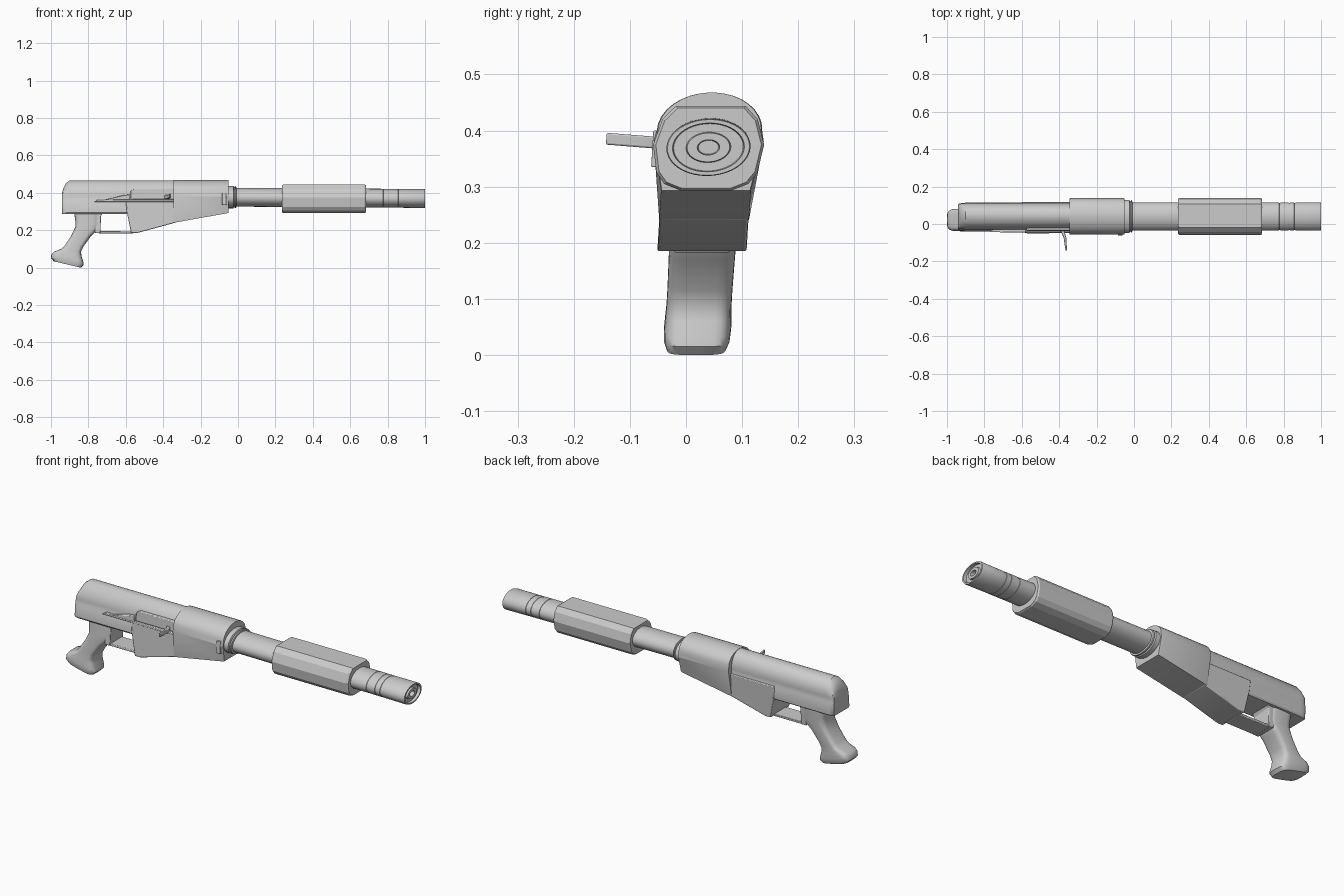
import bpy, bmesh, math

if "Cube" in bpy.data.objects:
    bpy.data.objects.remove(bpy.data.objects["Cube"])

metal = bpy.data.materials.new("grey_metal")
metal.diffuse_color = (0.6, 0.6, 0.6, 1)
metal.use_nodes = True
metal.node_tree.nodes["Principled BSDF"].inputs["Base Color"].default_value = metal.diffuse_color


def finish(name, bm, bevel=0.0, segments=2, angle=30):
    """Lean the part slightly to its real roll, then make the object."""
    for v in bm.verts:
        v.co.y += 0.04 + 0.06 * (v.co.z - 0.37)
    bmesh.ops.recalc_face_normals(bm, faces=bm.faces)
    me = bpy.data.meshes.new(name)
    bm.to_mesh(me)
    bm.free()
    me.materials.append(metal)
    ob = bpy.data.objects.new(name, me)
    bpy.context.collection.objects.link(ob)
    bpy.ops.object.select_all(action='DESELECT')
    bpy.context.view_layer.objects.active = ob
    ob.select_set(True)
    bpy.ops.object.shade_smooth_by_angle(angle=math.radians(angle))
    if bevel:
        m = ob.modifiers.new("bevel", 'BEVEL')
        m.width, m.segments, m.limit_method = bevel, segments, 'ANGLE'
    return ob


def loft(name, rings, **kw):
    bm = bmesh.new()
    rows = [[bm.verts.new(p) for p in ring] for ring in rings]
    n = len(rows[0])
    for a, b in zip(rows, rows[1:]):
        for i in range(n):
            bm.faces.new((a[i], a[(i + 1) % n], b[(i + 1) % n], b[i]))
    bm.faces.new(rows[0])
    bm.faces.new(rows[-1])
    return finish(name, bm, **kw)


def plate(name, outline, y0, y1, **kw):
    """Side outline (x, z) extruded across y."""
    return loft(name, [[(x, y, z) for x, z in outline] for y in (y0, y1)], **kw)


def tube(name, profile, z0=0.377, z1=0.37, flat=0.68, n=40):
    """Oval turned part along x from (x, radius) pairs."""
    rings = []
    for x, r in profile:
        zc = z0 + (z1 - z0) * max(0.0, min(1.0, x))
        rings.append([(x, r * math.cos(2 * math.pi * i / n),
                       zc + flat * r * math.sin(2 * math.pi * i / n)) for i in range(n)])
    return loft(name, rings)


def mirrored(x, half):
    """Closed cross-section from right-hand (y, z) points, bottom to top."""
    return [(x, y, z) for y, z in half] + [(x, -y, z) for y, z in reversed(half)]


# Barrel with shallow grooves and a recessed muzzle with a centre pin
prof = [(-0.06, 0.074)]
for g in (0.78, 0.83, 0.86):
    prof += [(g - 0.004, 0.074), (g - 0.003, 0.072), (g + 0.003, 0.072), (g + 0.004, 0.074)]
prof += [(0.995, 0.075), (1.0, 0.073), (1.0, 0.064), (0.985, 0.062), (0.985, 0.04),
         (0.996, 0.038), (0.996, 0.02), (0.975, 0.018)]
tube("barrel", prof)

# Collar between receiver and barrel
tube("barrel_collar", [(-0.07, 0.088), (-0.025, 0.088), (-0.022, 0.08), (-0.018, 0.08),
                       (-0.016, 0.087), (-0.01, 0.085), (-0.008, 0.07)])

# Faceted fore-end sleeve with chamfered ends
sleeve = [(0.045, 0.293), (0.075, 0.305), (0.09, 0.325), (0.099, 0.375),
          (0.085, 0.42), (0.062, 0.444)]
rings = []
for x, s in ((0.235, 0.95), (0.243, 1), (0.677, 1), (0.685, 0.95)):
    rings.append(mirrored(x, [(y * s, 0.37 + (z - 0.37) * s) for y, z in sleeve]))
loft("fore_end", rings, angle=15)


# Rear receiver: rounded top, straight lower sides, rounded back end
def rear_ring(x, top, s=1.0):
    half = [(0.07 * s, 0.288), (0.075 * s, 0.295), (0.075 * s, 0.352), (0.07 * s, 0.362)]
    for i in range(8):
        a = math.radians(12 * i)
        half.append((0.07 * s * math.cos(a), 0.385 + (top - 0.385) * math.sin(a)))
    return mirrored(x, half)


loft("receiver_rear", [rear_ring(-0.94, 0.40, 0.85), rear_ring(-0.934, 0.425, 0.93),
                       rear_ring(-0.92, 0.452, 0.98), rear_ring(-0.9, 0.467),
                       rear_ring(-0.32, 0.467)])


# Front receiver: wider shell with a sloping underside
def front_ring(x, low, s=1.0):
    half = [(0.08, low), (0.098, 0.38), (0.094, 0.40)]
    for i in range(1, 9):
        a = math.radians(11 * i)
        half.append((0.094 * math.cos(a), 0.40 + 0.068 * math.sin(a)))
    return mirrored(x, [(y * s, z) for y, z in half])


loft("receiver_front", [front_ring(-0.345, 0.24, 0.98), front_ring(-0.338, 0.241),
                        front_ring(-0.058, 0.291), front_ring(-0.05, 0.293, 0.98)], angle=20)

# Lower housing ahead of the trigger opening
plate("lower_housing", [(-0.572, 0.185), (-0.54, 0.185), (-0.33, 0.242), (-0.33, 0.36),
                        (-0.60, 0.36), (-0.595, 0.3)], -0.08, 0.079, bevel=0.004)

# Trigger guard: bottom strap, rear post and upper corner fillet
plate("guard_strap", [(-0.745, 0.183), (-0.56, 0.183), (-0.56, 0.194), (-0.745, 0.196)],
      -0.05, 0.05, bevel=0.003)
plate("guard_post", [(-0.765, 0.185), (-0.735, 0.185), (-0.733, 0.275), (-0.715, 0.302),
                     (-0.765, 0.302)], -0.055, 0.055, bevel=0.003)

# Pistol grip: rounded rectangular rings from (back x, z, front x, z, half width)
grip = []
for xb, zb, xf, zf, w in [(-0.877, 0.30, -0.742, 0.30, 0.06), (-0.870, 0.25, -0.742, 0.225, 0.06),
                          (-0.868, 0.222, -0.752, 0.20, 0.06), (-0.892, 0.17, -0.785, 0.17, 0.059),
                          (-0.925, 0.12, -0.825, 0.115, 0.058), (-0.945, 0.10, -0.840, 0.085, 0.058),
                          (-0.985, 0.085, -0.836, 0.06, 0.059), (-0.998, 0.07, -0.827, 0.03, 0.06),
                          (-1.0, 0.05, -0.825, 0.015, 0.059), (-0.985, 0.034, -0.84, 0.0, 0.053)]:
    ring = []
    for i in range(28):
        a = 2 * math.pi * i / 28
        c, s = math.cos(a), math.sin(a)
        u = math.copysign(abs(c) ** 0.45, c) * 0.5 + 0.5
        v = math.copysign(abs(s) ** 0.45, s)
        ring.append((xb + (xf - xb) * u, w * v, zb + (zf - zb) * u))
    grip.append(ring)
loft("pistol_grip", grip, angle=40)

# Bolt cover, ledge and lever on the loading side
plate("bolt_cover", [(-0.575, 0.365), (-0.34, 0.365), (-0.34, 0.42), (-0.56, 0.42),
                     (-0.575, 0.408)], -0.078, -0.03, bevel=0.004)
plate("side_ledge", [(-0.77, 0.352), (-0.34, 0.352), (-0.34, 0.364), (-0.75, 0.364)],
      -0.083, -0.05, bevel=0.003)
plate("side_lever", [(-0.72, 0.362), (-0.577, 0.362), (-0.577, 0.392), (-0.61, 0.388),
                     (-0.66, 0.376)], -0.086, -0.05, bevel=0.003)

# Curved charging handle
outer = [(-0.40, -0.07), (-0.388, -0.086), (-0.376, -0.115), (-0.371, -0.15), (-0.366, -0.183)]
inner = [(-0.358, -0.183), (-0.36, -0.15), (-0.362, -0.115), (-0.37, -0.086), (-0.375, -0.07)]
loft("charging_handle", [[(x, y, z + 0.08 * (-0.07 - y)) for x, y in outer + inner]
                         for z in (0.366, 0.387)], bevel=0.003)

# Small latch plate near the front of the receiver
plate("front_latch", [(-0.085, 0.335), (-0.062, 0.335), (-0.062, 0.40), (-0.085, 0.40)],
      -0.1, -0.08, bevel=0.002)
